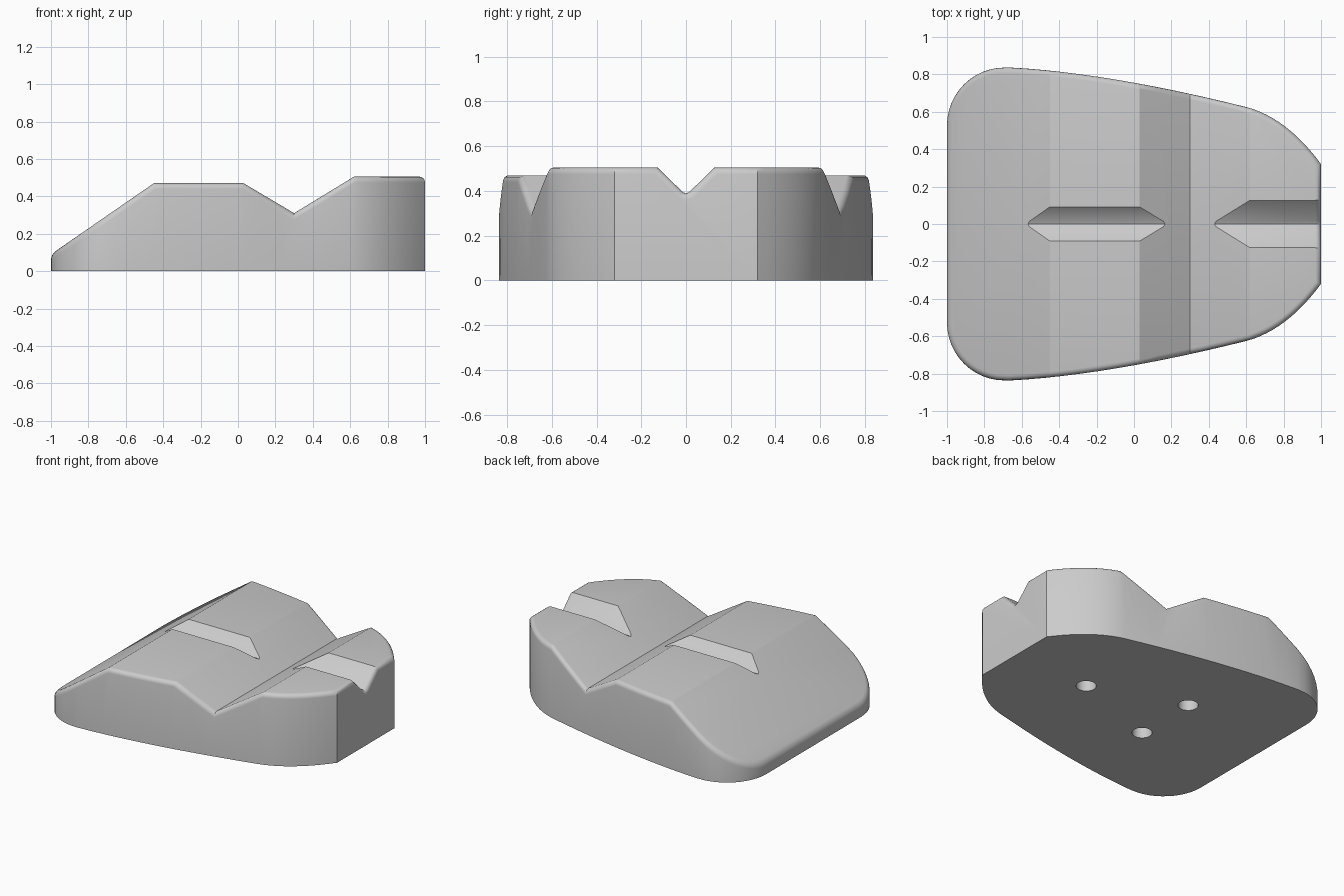
import bpy, bmesh
from math import sin, cos, pi
from mathutils import Vector

if "Cube" in bpy.data.objects:
    bpy.data.objects.remove(bpy.data.objects["Cube"])


def prism(name, pts, direction):
    """Closed solid from a planar polygon pushed along a direction."""
    bm = bmesh.new()
    face = bm.faces.new([bm.verts.new(p) for p in pts])
    new = bmesh.ops.extrude_face_region(bm, geom=[face], use_keep_orig=True)["geom"]
    bmesh.ops.translate(bm, vec=Vector(direction),
                        verts=[g for g in new if isinstance(g, bmesh.types.BMVert)])
    bmesh.ops.recalc_face_normals(bm, faces=bm.faces)
    mesh = bpy.data.meshes.new(name)
    bm.to_mesh(mesh)
    bm.free()
    obj = bpy.data.objects.new(name, mesh)
    bpy.context.collection.objects.link(obj)
    return obj


def quad_curve(a, b, c, n):
    a, b, c = Vector(a), Vector(b), Vector(c)
    return [tuple(a * (1 - t) ** 2 + b * 2 * t * (1 - t) + c * t * t)
            for t in (i / n for i in range(n + 1))]


def circle(x, y, z, r, n=32):
    return [(x + r * cos(2 * pi * i / n), y + r * sin(2 * pi * i / n), z) for i in range(n)]


# Plan outline: rounded wide end, tapering sides, blunt narrow end
half = [(-0.69 - 0.31 * cos(i * pi / 24), 0.527 + 0.31 * sin(i * pi / 24)) for i in range(12)]
half += quad_curve((-0.67, 0.837), (-0.14, 0.81), (0.605, 0.624), 12)
half += quad_curve((0.605, 0.624), (0.82, 0.565), (1.0, 0.32), 12)[1:]
outline = half + [(x, -y) for x, y in reversed(half)]
body = prism("wedge_block", [(x, y, 0) for x, y in outline], (0, 0, 1))

# Side profile with ramp, plateau, valley and second plateau
profile = [(-1.1, -0.1), (-1.1, 0.021), (-0.45, 0.47), (0.03, 0.47), (0.30, 0.31),
           (0.62, 0.505), (1.1, 0.505), (1.1, -0.1)]
shape = prism("profile_solid", [(x, -1.2, z) for x, z in profile], (0, 2.4, 0))

# Lengthwise V groove with a slightly blunt bottom
vee = [(-0.315, 0.69), (-0.015, 0.395), (0, 0.389), (0.015, 0.395), (0.315, 0.69)]
groove = prism("groove_cutter", [(-1.2, y, z) for y, z in vee], (2.4, 0, 0))

# Three blind holes in the underside
holes = [prism("hole_cutter", circle(x, y, -0.1, 0.065), (0, 0, 0.28))
         for x, y in ((0.40, 0), (-0.26, 0.23), (-0.26, -0.23))]

cutters = [(shape, 'INTERSECT'), (groove, 'DIFFERENCE')] + [(h, 'DIFFERENCE') for h in holes]
for cutter, op in cutters:
    cutter.hide_render = True
    mod = body.modifiers.new(cutter.name, 'BOOLEAN')
    mod.object, mod.operation, mod.solver = cutter, op, 'EXACT'

# Bake the cuts, then round the rim where the top meets the walls
bm = bmesh.new()
bm.from_object(body, bpy.context.evaluated_depsgraph_get())
body.modifiers.clear()
for cutter, _ in cutters:
    bpy.data.objects.remove(cutter, do_unlink=True)
bmesh.ops.remove_doubles(bm, verts=bm.verts, dist=1e-4)
bm.normal_update()
rim = []
for e in bm.edges:
    if len(e.link_faces) == 2:
        nz = sorted(f.normal.z for f in e.link_faces)
        if abs(nz[0]) < 0.05 and nz[1] > 0.3:
            rim.append(e)
bmesh.ops.bevel(bm, geom=rim, offset=0.03, offset_type='OFFSET', segments=4,
                profile=0.5, affect='EDGES', clamp_overlap=False)
bmesh.ops.recalc_face_normals(bm, faces=bm.faces)
bm.to_mesh(body.data)
bm.free()

bpy.context.view_layer.objects.active = body
body.select_set(True)
bpy.ops.object.shade_smooth_by_angle(angle=0.5)
